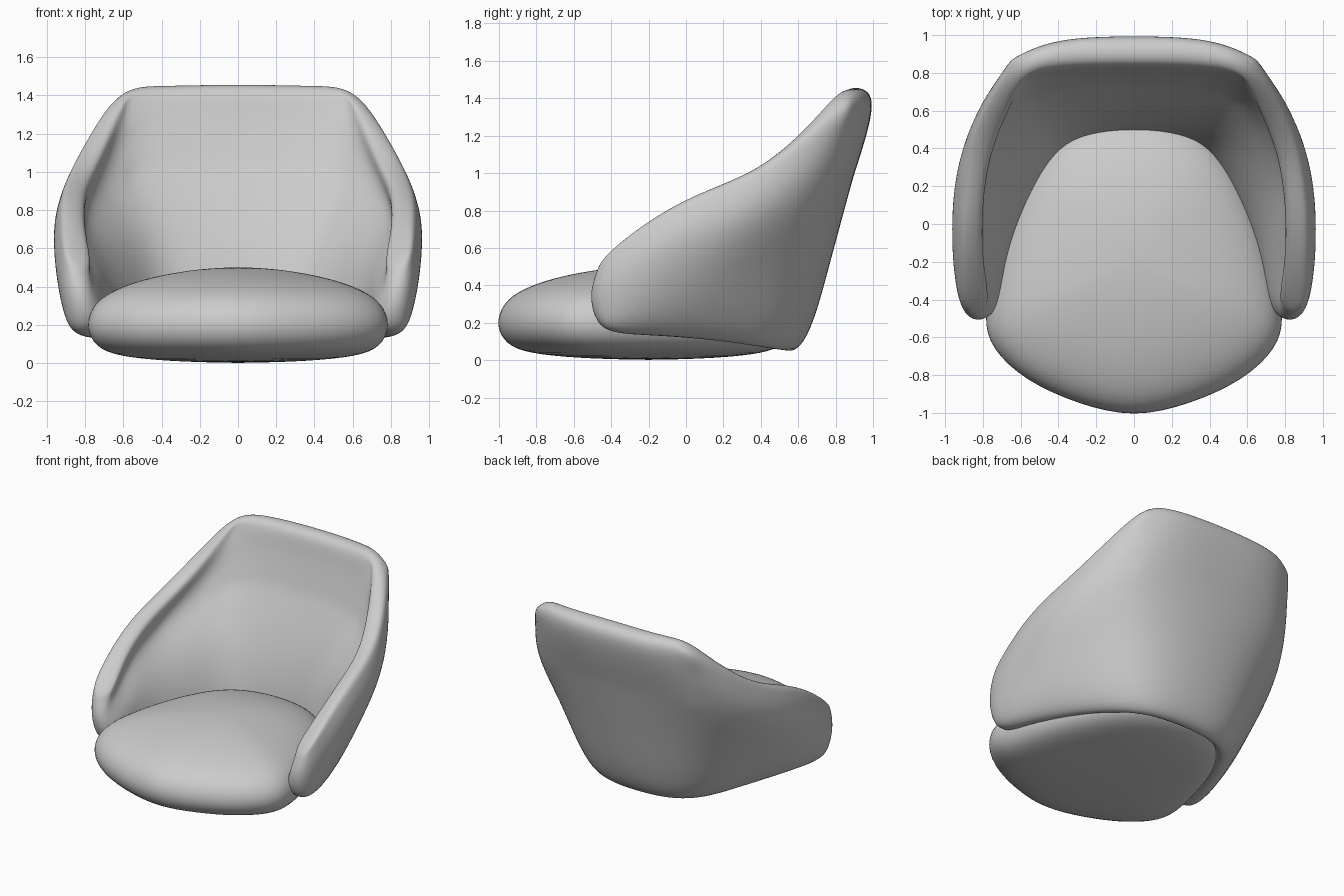
import bpy

if "Cube" in bpy.data.objects:
    bpy.data.objects.remove(bpy.data.objects["Cube"])

def make(name, verts, faces):
    me = bpy.data.meshes.new(name)
    me.from_pydata(verts, [], faces)
    me.update()
    ob = bpy.data.objects.new(name, me)
    bpy.context.collection.objects.link(ob)
    for p in me.polygons:
        p.use_smooth = True
    return ob

def subdivide(ob, levels):
    sub = ob.modifiers.new("round", 'SUBSURF')
    sub.levels = sub.render_levels = levels

# Seat cushion: egg-shaped outline lofted through a pillow profile
half = [(0, -1.03), (0.3, -0.955), (0.58, -0.83), (0.76, -0.66), (0.80, -0.5),
        (0.75, -0.24), (0.68, 0.0), (0.56, 0.27), (0.41, 0.46), (0.21, 0.56), (0, 0.58)]
outline = half + [(-x, y) for x, y in half[-2:0:-1]]
profile = [(0.45, 0.01), (0.8, 0.035), (0.95, 0.085), (1.01, 0.18), (0.985, 0.275),
           (0.91, 0.345), (0.78, 0.4), (0.58, 0.45), (0.3, 0.49)]
cy, n = -0.2, len(outline)
verts = [(x * s, cy + (y - cy) * s, z) for s, z in profile for x, y in outline]
faces = [(r * n + i, r * n + (i + 1) % n, (r + 1) * n + (i + 1) % n, (r + 1) * n + i)
         for r in range(len(profile) - 1) for i in range(n)]
verts += [(0, cy, 0.0), (0, cy, 0.505)]
top = (len(profile) - 1) * n
for i in range(n):
    j = (i + 1) % n
    faces += [(len(verts) - 2, j, i), (len(verts) - 1, top + i, top + j)]
subdivide(make("seat_cushion", verts, faces), 2)

# Wrap-around shell: columns from back centre to arm front, rows bottom to rim
columns = [
    [(0, .55, .03), (0, .66, .55), (0, .825, 1.01), (0, .92, 1.465)],
    [(.25, .53, .03), (.34, .62, .55), (.43, .80, 1.01), (.40, .915, 1.455)],
    [(.43, .42, .045), (.545, .52, .58), (.69, .685, .94), (.60, .845, 1.455)],
    [(.56, .2, .085), (.69, .305, .55), (.83, .48, .84), (.70, .67, 1.26)],
    [(.66, -.02, .11), (.775, .1, .5), (.90, .22, .74), (.82, .39, 1.01)],
    [(.74, -.22, .125), (.805, -.1, .43), (.905, -.04, .67), (.86, .05, .89)],
    [(.78, -.36, .135), (.82, -.3, .36), (.885, -.27, .53), (.855, -.24, .72)],
    [(.79, -.46, .17), (.815, -.515, .27), (.825, -.52, .38), (.83, -.46, .52)],
]
# Extra row under the rim keeps the headrest full and upright
for i, c in enumerate(columns):
    u, t = c[2], c[3]
    h = [a + (b - a) * 0.65 for a, b in zip(u, t)]
    h[1] += 0.025 if i < 3 else 0
    c.insert(3, tuple(h))
R = 5
grid = [[(-x, y, z) for x, y, z in c] for c in columns[:0:-1]] + columns
verts = [p for c in grid for p in c]
faces = [(c * R + r, c * R + r + 1, c * R + R + r + 1, c * R + R + r)
         for c in range(len(grid) - 1) for r in range(R - 1)]
shell = make("back_and_arms_shell", verts, faces)

# Padding is thickest low on the inside, slimmer at rim and arm fronts
mid = len(grid) // 2
group = shell.vertex_groups.new(name="padding")
for i in range(len(verts)):
    d = abs(i // R - mid)
    w = (.75, 1, .66, .7, .66) if d < 2 else (.75, 1, .62, .55, .45)
    group.add([i], .65 if d == 7 else w[i % R], 'REPLACE')

# Seam line below the headrest and firm upper corners
crease = shell.data.attributes.new("crease_edge", 'FLOAT', 'EDGE')
for e in shell.data.edges:
    (c0, r0), (c1, r1) = (divmod(v, R) for v in e.vertices)
    if r0 == r1 == 2 and max(abs(c0 - mid), abs(c1 - mid)) <= 2:
        crease.data[e.index].value = 0.7
    if c0 == c1 and abs(c0 - mid) == 2 and min(r0, r1) >= 3:
        crease.data[e.index].value = 0.5

so = shell.modifiers.new("thickness", 'SOLIDIFY')
so.thickness = 0.255
so.offset = 0
so.vertex_group = "padding"
subdivide(shell, 3)
